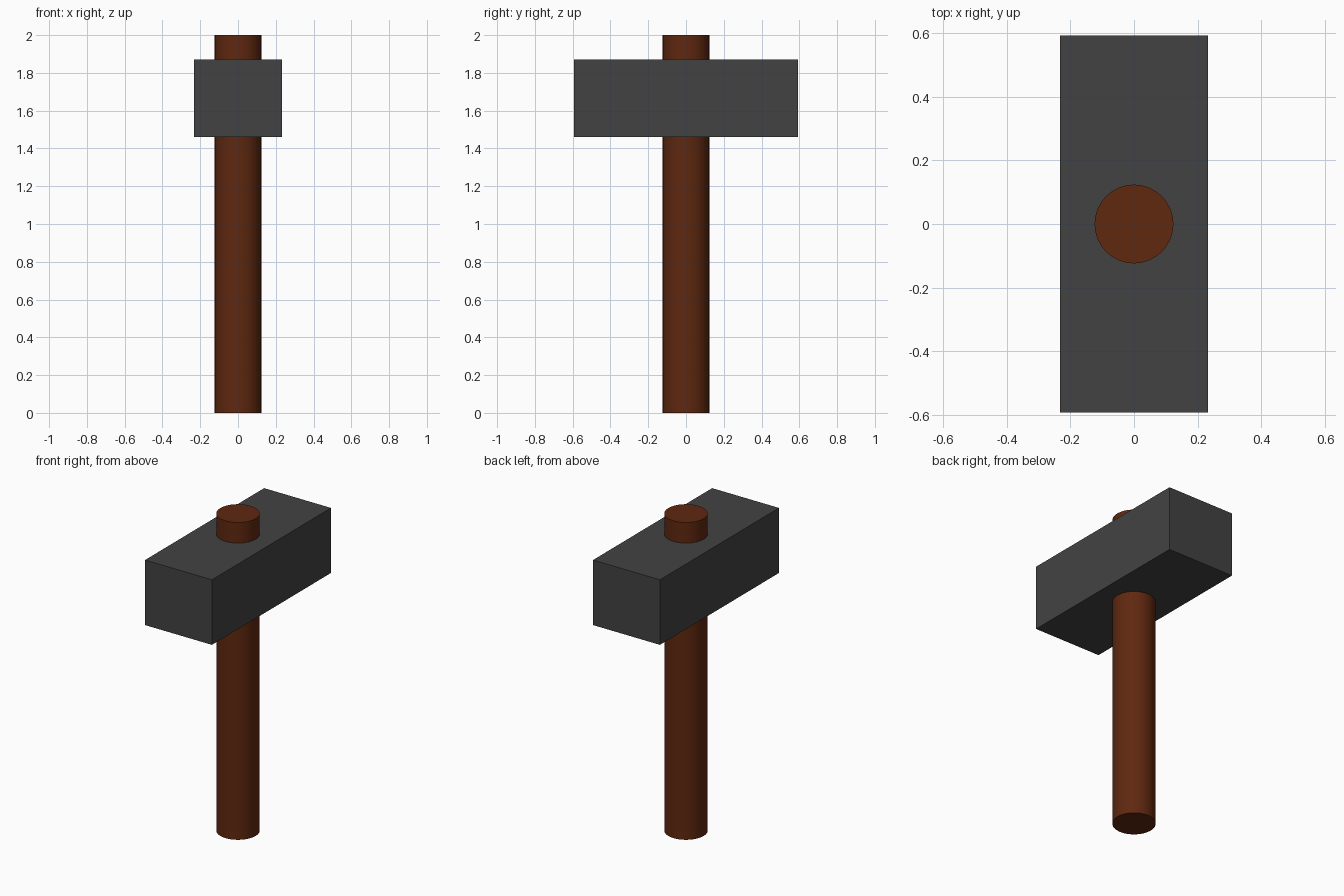
import bpy
import math

if "Cube" in bpy.data.objects:
    bpy.data.objects.remove(bpy.data.objects["Cube"])


def paint(obj, name, color):
    mat = bpy.data.materials.new(name)
    mat.diffuse_color = (*color, 1.0)
    mat.use_nodes = True
    mat.node_tree.nodes["Principled BSDF"].inputs["Base Color"].default_value = mat.diffuse_color
    obj.data.materials.append(mat)


# Round wooden handle, running right through the head
bpy.ops.mesh.primitive_cylinder_add(vertices=32, radius=0.124, depth=2.0, location=(0, 0, 1.0))
handle = bpy.context.object
handle.name = "handle"
bpy.ops.object.shade_smooth_by_angle(angle=math.radians(30))
paint(handle, "wood", (0.115, 0.021, 0.005))

# Rectangular iron head
bpy.ops.mesh.primitive_cube_add(size=1, location=(0, 0, 1.665))
head = bpy.context.object
head.name = "hammer_head"
head.scale = (0.466, 1.186, 0.41)
bpy.ops.object.transform_apply(location=False, rotation=False, scale=True)
paint(head, "iron", (0.055, 0.055, 0.055))
